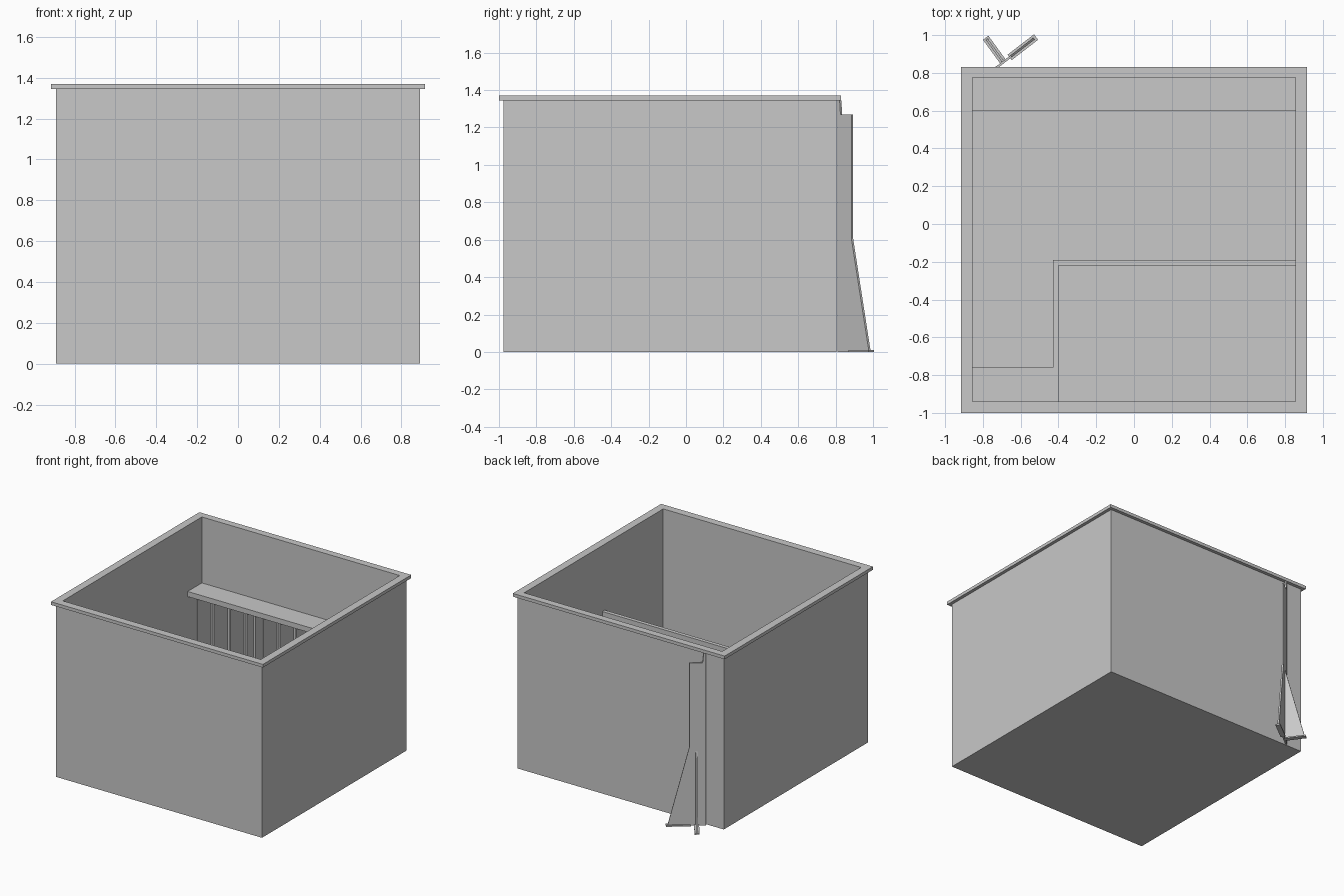
import bpy, bmesh
from mathutils import Vector

if "Cube" in bpy.data.objects:
    bpy.data.objects.remove(bpy.data.objects["Cube"])

grey = bpy.data.materials.new("plain_grey")
grey.diffuse_color = (0.58, 0.58, 0.58, 1)
grey.use_nodes = True
grey.node_tree.nodes["Principled BSDF"].inputs["Base Color"].default_value = grey.diffuse_color


def finish(name, bm):
    bmesh.ops.recalc_face_normals(bm, faces=bm.faces)
    mesh = bpy.data.meshes.new(name)
    bm.to_mesh(mesh)
    bm.free()
    mesh.materials.append(grey)
    obj = bpy.data.objects.new(name, mesh)
    bpy.context.collection.objects.link(obj)
    return obj


def prism(name, points, offset):
    """Extrude a flat outline along an offset vector."""
    bm = bmesh.new()
    face = bm.faces.new([bm.verts.new(p) for p in points])
    ext = bmesh.ops.extrude_face_region(bm, geom=[face], use_keep_orig=True)
    verts = [g for g in ext["geom"] if isinstance(g, bmesh.types.BMVert)]
    bmesh.ops.translate(bm, verts=verts, vec=offset)
    return finish(name, bm)


def box(name, x0, x1, y0, y1, z0, z1):
    pts = [(x0, y0, z0), (x1, y0, z0), (x1, y1, z0), (x0, y1, z0)]
    return prism(name, pts, (0, 0, z1 - z0))


def rect(bm, x0, x1, y0, y1, z):
    return [bm.verts.new(p) for p in
            ((x0, y0, z), (x1, y0, z), (x1, y1, z), (x0, y1, z))]


def bridge(bm, a, b):
    for i in range(4):
        j = (i + 1) % 4
        bm.faces.new((a[i], a[j], b[j], b[i]))


# Inner limits of the room and main heights
X, Y0, Y1 = 0.855, -0.94, 0.775
FLOOR, SHELF, WALL, TOP = 0.035, 0.855, 1.345, 1.37

# Open-topped room with an overhanging rim, as one shell
bm = bmesh.new()
loops = [rect(bm, -0.89, 0.89, -0.975, 0.805, 0),
         rect(bm, -0.89, 0.89, -0.975, 0.805, WALL),
         rect(bm, -0.915, 0.915, -1.0, 0.83, WALL),
         rect(bm, -0.915, 0.915, -1.0, 0.83, TOP),
         rect(bm, -X, X, Y0, Y1, TOP),
         rect(bm, -X, X, Y0, Y1, FLOOR)]
for a, b in zip(loops, loops[1:]):
    bridge(bm, a, b)
bm.faces.new(loops[0])
bm.faces.new(loops[-1])
finish("room_shell", bm)

# Shelf along the back wall with upright dividers
box("back_shelf", -X, X, 0.60, Y1, SHELF - 0.04, SHELF)
step = 2 * X / 12
for i in range(12):
    x = -X + step * (i + 0.5)
    box("back_divider", x - 0.008, x + 0.008, 0.61, Y1, FLOOR, SHELF - 0.04)
for x in (-X / 3, X / 3):
    box("shelf_support", x - 0.008, x + 0.008, 0.61, Y1, FLOOR, SHELF - 0.04)

# L-shaped low partition and the short front shelf beside it
prism("low_partition",
      [(-0.43, Y0, FLOOR), (-0.40, Y0, FLOOR), (-0.40, -0.22, FLOOR),
       (X, -0.22, FLOOR), (X, -0.19, FLOOR), (-0.43, -0.19, FLOOR)],
      (0, 0, SHELF - FLOOR))
box("front_shelf", -X, -0.43, Y0, -0.76, SHELF - 0.04, SHELF)
for i in range(3):
    x = -X + step * (i + 0.5)
    box("front_divider", x - 0.008, x + 0.008, Y0, -0.77, FLOOR, SHELF - 0.04)


def fin(name, base, direction, outline, thick):
    """Upright plate: outline is (distance along direction, height)."""
    d = Vector(direction).normalized()
    n = Vector((-d.y, d.x, 0)) * thick
    pts = [Vector(base) + d * t + Vector((0, 0, z)) - n / 2 for t, z in outline]
    return prism(name, pts, n)


# Outside prop: tall tapered plate, angled brace and their feet
main, side = (0.79, 0.61, 0), (-0.59, 0.81, 0)
start, joint = (-0.745, 0.815, 0), (-0.69, 0.855, 0)
fin("prop_plate", start, main,
    [(0, 0), (0.275, 0), (0.12, 0.61), (0.12, 1.27),
     (0.025, 1.27), (0.018, 1.345), (0, 1.345)], 0.012)
fin("prop_brace", joint, side, [(0, 0), (0.155, 0), (0, 0.61)], 0.012)
fin("plate_foot", start, main, [(0.11, 0), (0.286, 0), (0.286, 0.01), (0.11, 0.01)], 0.036)
fin("brace_foot", joint, side, [(0.01, 0), (0.162, 0), (0.162, 0.01), (0.01, 0.01)], 0.036)
